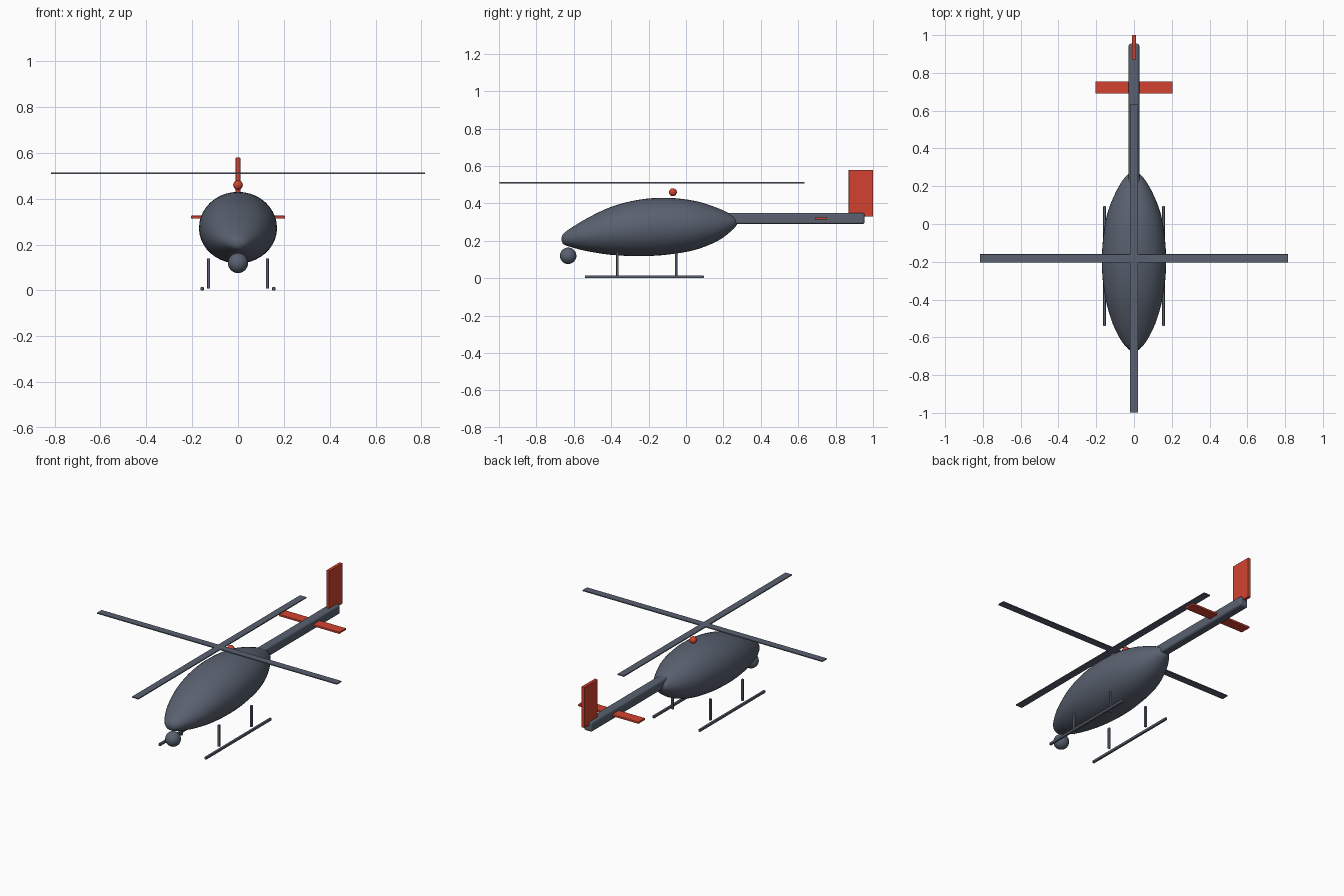
import bpy, bmesh, math
from mathutils import Vector

cube = bpy.data.objects.get("Cube")
if cube:
    bpy.data.objects.remove(cube, do_unlink=True)


def make_material(name, rgb):
    mat = bpy.data.materials.new(name)
    mat.use_nodes = True
    mat.diffuse_color = (*rgb, 1)
    mat.node_tree.nodes["Principled BSDF"].inputs["Base Color"].default_value = (*rgb, 1)
    return mat


SLATE = make_material("slate grey", (0.1, 0.12, 0.16))
RED = make_material("signal red", (0.65, 0.055, 0.03))


def add_object(name, bm, mat, smooth=False):
    mesh = bpy.data.meshes.new(name)
    bmesh.ops.recalc_face_normals(bm, faces=bm.faces)
    for face in bm.faces:
        face.smooth = smooth
    bm.to_mesh(mesh)
    bm.free()
    mesh.materials.append(mat)
    obj = bpy.data.objects.new(name, mesh)
    bpy.context.collection.objects.link(obj)
    return obj


def box(name, low, high, mat, bevel=0.0, segments=2):
    low, high = Vector(low), Vector(high)
    bm = bmesh.new()
    bmesh.ops.create_cube(bm, size=1)
    for v in bm.verts:
        v.co = (low + high) / 2 + v.co * (high - low)
    obj = add_object(name, bm, mat)
    if bevel:
        mod = obj.modifiers.new("rounded edges", 'BEVEL')
        mod.width, mod.segments = bevel, segments
    return obj


def ball(name, centre, radius, mat):
    bm = bmesh.new()
    bmesh.ops.create_uvsphere(bm, u_segments=32, v_segments=16, radius=radius)
    bmesh.ops.translate(bm, verts=bm.verts, vec=centre)
    return add_object(name, bm, mat, True)


def smooth_path(points, steps):
    """Catmull-Rom curve through the given stations."""
    pts = [points[0]] + points + [points[-1]]
    out = []
    for a, b, c, d in zip(pts, pts[1:], pts[2:], pts[3:]):
        for i in range(steps):
            t = i / steps
            out.append([q + t / 2 * (r - p + t * (2 * p - 5 * q + 4 * r - s
                        + t * (3 * (q - r) + s - p)))
                        for p, q, r, s in zip(a, b, c, d)])
    return out + [list(points[-1])]


# Teardrop fuselage: y, bottom z, top z, half width
stations = [
    (-0.665, 0.200, 0.220, 0.012), (-0.655, 0.182, 0.238, 0.035),
    (-0.62, 0.168, 0.265, 0.066), (-0.53, 0.145, 0.320, 0.112),
    (-0.40, 0.125, 0.382, 0.150), (-0.25, 0.118, 0.420, 0.169),
    (-0.10, 0.126, 0.430, 0.166), (0.05, 0.152, 0.413, 0.143),
    (0.17, 0.200, 0.375, 0.096), (0.245, 0.255, 0.340, 0.050),
    (0.272, 0.285, 0.320, 0.020)]
SIDES = 40
bm = bmesh.new()
rings = []
for y, bottom, top, half in smooth_path(stations, 4):
    rings.append([bm.verts.new((half * math.cos(a), y,
                                (bottom + top) / 2 + (top - bottom) / 2 * math.sin(a)))
                  for a in (math.tau * i / SIDES for i in range(SIDES))])
for r, s in zip(rings, rings[1:]):
    for i in range(SIDES):
        j = (i + 1) % SIDES
        bm.faces.new((r[i], r[j], s[j], s[i]))
bm.faces.new(rings[0])
bm.faces.new(rings[-1])
add_object("fuselage", bm, SLATE, True)

# Camera ball under the nose and beacon on the roof
ball("nose_ball", (0, -0.63, 0.12), 0.044, SLATE)
ball("roof_beacon", (0, -0.07, 0.46), 0.021, RED)

# Tail
box("tail_boom", (-0.028, 0.2, 0.29), (0.028, 0.955, 0.35), SLATE, 0.012, 3)
box("tail_fin", (-0.01, 0.87, 0.33), (0.01, 1.0, 0.58), RED, 0.002)
box("stabiliser", (-0.205, 0.69, 0.314), (0.205, 0.755, 0.326), RED, 0.002)

# Four rotor blades around the mast axis
for i, name in enumerate(("left", "rear", "right", "front")):
    blade = box(name + "_blade", (0, -0.022, -0.0035), (0.815, 0.022, 0.0035), SLATE, 0.001)
    blade.location = (0, -0.182, 0.511)
    blade.rotation_euler.z = i * math.pi / 2

# Landing gear
for side, name in ((1, "left"), (-1, "right")):
    x = side * 0.156
    box(name + "_skid", (x - 0.007, -0.54, 0), (x + 0.007, 0.095, 0.015), SLATE, 0.003)
    x = side * 0.128
    for y, end in ((-0.367, "front"), (-0.053, "rear")):
        box(f"{name}_{end}_strut", (x - 0.0065, y - 0.0065, 0.008),
            (x + 0.0065, y + 0.0065, 0.14), SLATE, 0.002)
